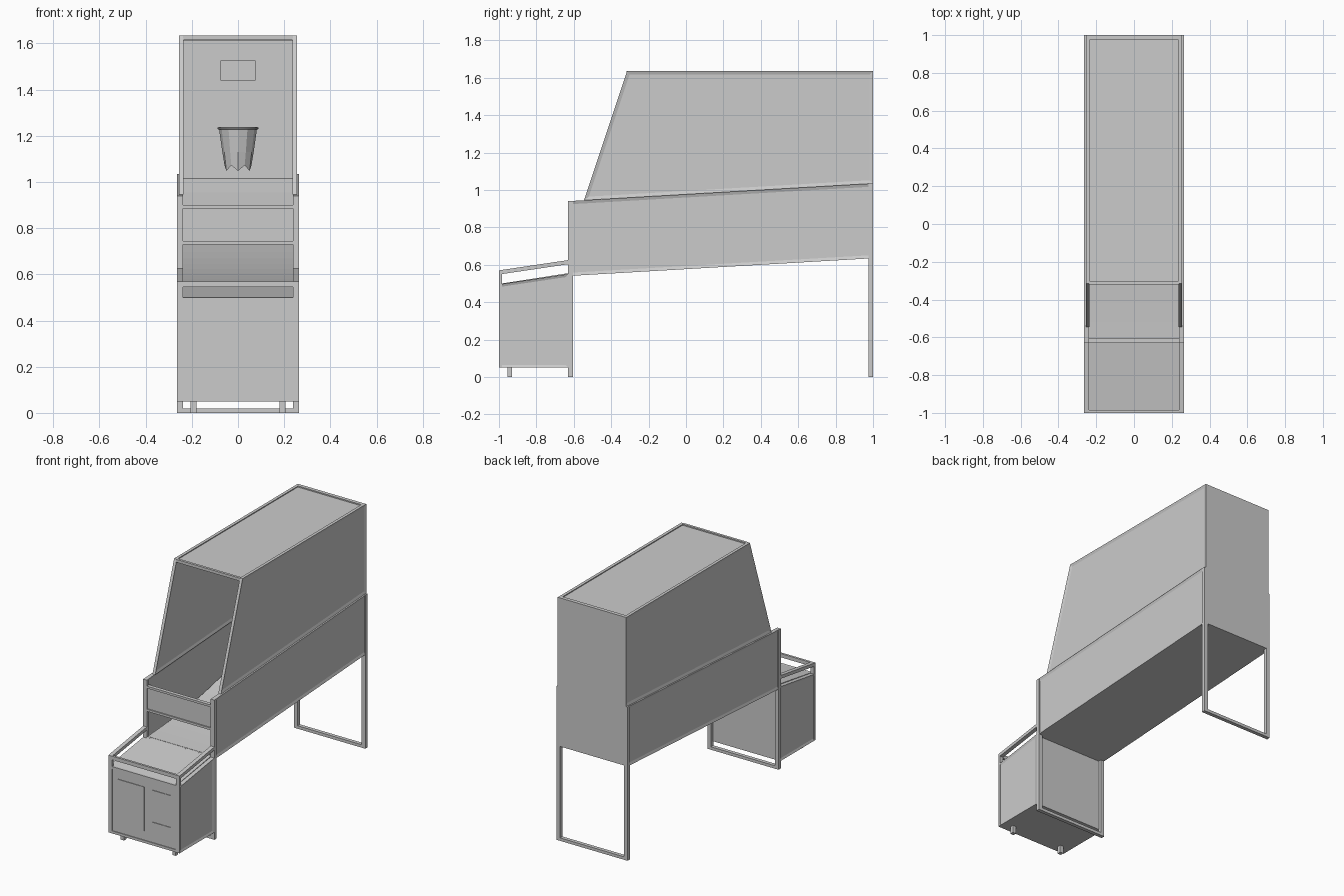
import bpy, bmesh, math
from mathutils import Vector

if "Cube" in bpy.data.objects:
    bpy.data.objects.remove(bpy.data.objects["Cube"])


def finish(name, bm):
    bmesh.ops.recalc_face_normals(bm, faces=bm.faces[:])
    me = bpy.data.meshes.new(name)
    bm.to_mesh(me)
    bm.free()
    ob = bpy.data.objects.new(name, me)
    bpy.context.collection.objects.link(ob)
    return ob


def prism(name, pts, x0, x1, inset=0, depth=0.006):
    """Side (y, z) profile extruded across x; optional framed recess on both ends."""
    bm = bmesh.new()
    a = [bm.verts.new((x0, y, z)) for y, z in pts]
    b = [bm.verts.new((x1, y, z)) for y, z in pts]
    caps = [bm.faces.new(a), bm.faces.new(b[::-1])]
    n = len(pts)
    for i in range(n):
        j = (i + 1) % n
        bm.faces.new((a[i], b[i], b[j], a[j]))
    bmesh.ops.recalc_face_normals(bm, faces=bm.faces[:])
    if inset:
        bmesh.ops.inset_individual(bm, faces=caps, thickness=inset, depth=-depth,
                                   use_even_offset=True)
    return finish(name, bm)


def box(name, x0, x1, y0, y1, z0, z1):
    return prism(name, [(y0, z0), (y1, z0), (y1, z1), (y0, z1)], x0, x1)


def pair(maker, name, pts, x0, x1, **kw):
    for side, s in (("left", -1), ("right", 1)):
        maker(f"{side}_{name}", pts, min(s * x0, s * x1), max(s * x0, s * x1), **kw)


def rect(y0, y1, z0, z1):
    return [(y0, z0), (y1, z0), (y1, z1), (y0, z1)]


IN, MID, OUT = 0.238, 0.255, 0.265

# Main cabinet: framed lower and upper side walls
pair(prism, "lower_side", [(-.63, .54), (1, .635), (1, 1.035), (-.63, .94)], IN, OUT, inset=.017)
pair(prism, "upper_side", [(-.545, .945), (1, 1.035), (1, 1.635), (-.315, 1.635)],
     IN - .003, MID, inset=.018)

# Leg frames
pair(prism, "front_leg", rect(-.63, -.605, 0, .94), IN, OUT)
pair(prism, "back_leg", rect(.975, 1, 0, 1.035), IN, OUT)
box("front_leg_crossbar", -IN, IN, -.63, -.605, 0, .02)
box("back_leg_crossbar", -IN, IN, .975, 1, 0, .02)

# Roof with surrounding frame, back wall, base panel
box("roof_panel", -IN, IN, -.31, .98, 1.612, 1.627)
box("roof_front_bar", -IN, IN, -.319, -.302, 1.615, 1.635)
box("roof_back_bar", -IN, IN, .975, 1, 1.615, 1.635)
box("back_wall", -IN, IN, .98, 1, .635, 1.62)
prism("base_panel", [(-.63, .54), (1, .635), (1, .65), (-.63, .555)], -IN, IN)

# Curved ball ramp inside the cabinet
N = 16
curve = []
for i in range(N + 1):
    t = i / N
    curve.append((-.62 + 1.6 * t, .558 + .09 * t + .367 * t ** 2.5))
prism("ball_ramp", curve + [(y, z - .006) for y, z in reversed(curve)], -IN, IN)

# Panel above the ball opening
box("opening_panel", -IN, IN, -.622, -.61, .74, .89)
box("opening_panel_top_bar", -IN, IN, -.63, -.605, .885, .9)
box("opening_panel_bottom_bar", -IN, IN, -.63, -.605, .73, .745)

# Front ball box: sides, corner posts, hand rails
pair(prism, "box_side", [(-1, .05), (-.63, .05), (-.63, .55), (-1, .495)], IN, OUT, inset=.014)
pair(prism, "box_post", rect(-1, -.985, .05, .57), IN, OUT)
pair(prism, "hand_rail", [(-1, .548), (-.63, .603), (-.63, .625), (-1, .57)], IN, OUT)
box("front_rail", -IN, IN, -1, -.985, .545, .57)
box("box_front_panel", -IN, IN, -.995, -.98, .06, .495)
box("box_front_top_bar", -IN, IN, -1, -.98, .485, .5)
box("box_front_bottom_bar", -IN, IN, -1, -.98, .05, .067)
box("box_back_panel", -IN, IN, -.64, -.625, .05, .55)
box("box_floor", -IN, IN, -.985, -.63, .05, .062)
prism("ball_tray", [(-.985, .49), (-.61, .546), (-.61, .558), (-.985, .5)], -IN, IN)
pair(prism, "foot", rect(-.955, -.93, 0, .055), .18, .205)

# Doors on the box front
box("service_door", -.195, 0, -.999, -.99, .13, .425)
box("coin_door", .06, .195, -.999, -.99, .225, .42)
box("coin_return_door", .06, .195, -.999, -.99, .12, .205)

# Score panel and hoop bracket on the back wall
box("score_panel", -.075, .075, .965, .982, 1.44, 1.525)
box("hoop_bracket", -.035, .035, .93, .982, 1.19, 1.232)

# Hoop rim
bpy.ops.mesh.primitive_torus_add(major_radius=.084, minor_radius=.005, major_segments=24,
                                 minor_segments=8, location=(0, .865, 1.232))
rim = bpy.context.object
rim.name = "hoop_rim"
bpy.ops.object.shade_smooth_by_angle()

# Hoop net: open tapering shell with a zigzag hem
bm = bmesh.new()
S = 12
rings = []
for r, z, zig in ((.082, 1.23, 0), (.068, 1.13, 0), (.058, 1.06, .012)):
    rings.append([bm.verts.new((r * math.cos(2 * math.pi * k / S),
                                .865 + r * math.sin(2 * math.pi * k / S),
                                z + zig * (-1) ** k)) for k in range(S)])
for top, low in zip(rings, rings[1:]):
    for k in range(S):
        j = (k + 1) % S
        bm.faces.new((top[k], low[k], low[j], top[j]))
finish("hoop_net", bm)
